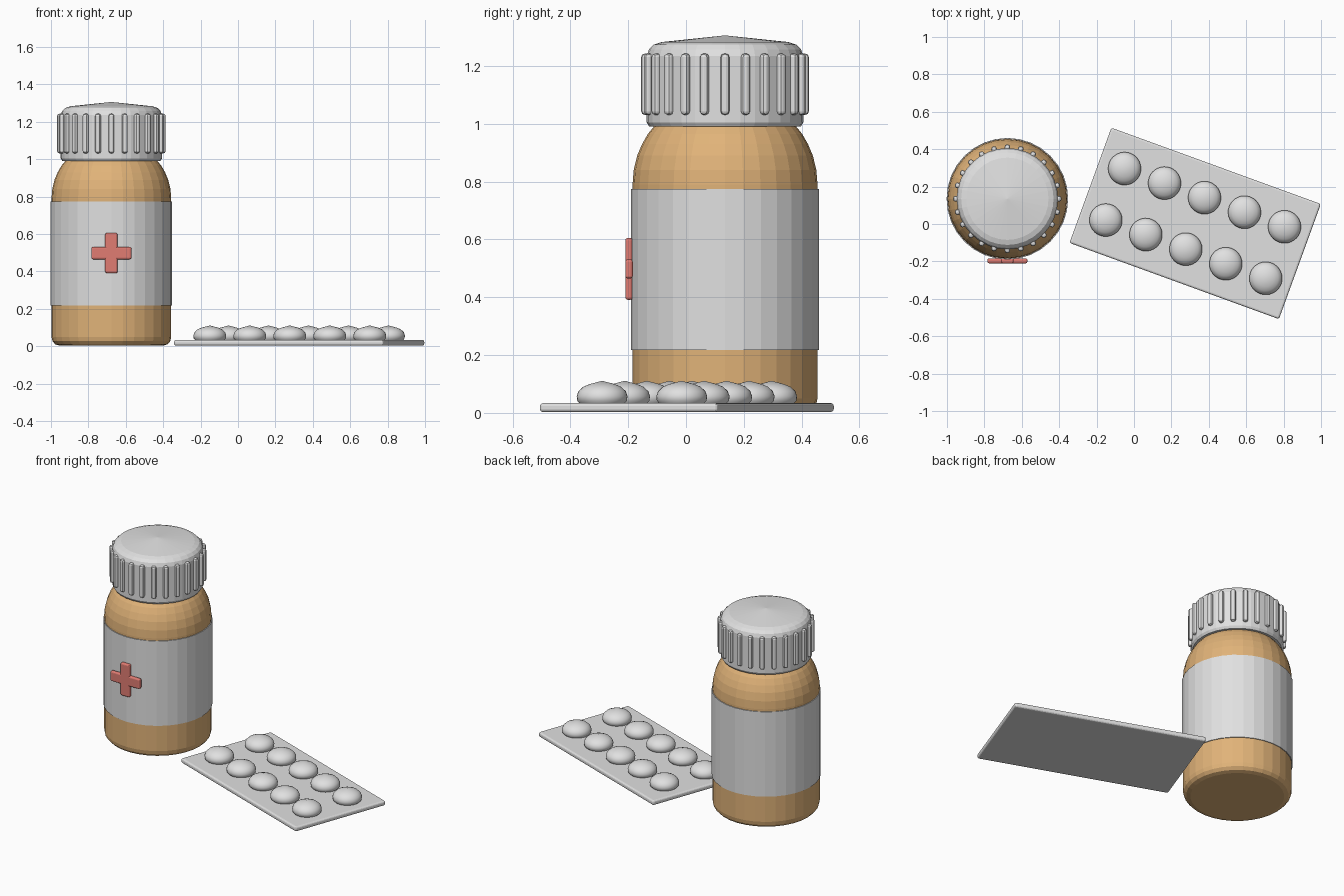
import bpy, bmesh, math
from mathutils import Matrix, Vector

if "Cube" in bpy.data.objects:
    bpy.data.objects.remove(bpy.data.objects["Cube"], do_unlink=True)


def material(name, rgb):
    m = bpy.data.materials.new(name)
    m.use_nodes = True
    m.diffuse_color = (*rgb, 1)
    m.node_tree.nodes["Principled BSDF"].inputs["Base Color"].default_value = (*rgb, 1)
    return m


WHITE = material("white plastic", (0.75, 0.75, 0.75))
AMBER = material("amber plastic", (0.75, 0.45, 0.19))
RED = material("soft red", (0.75, 0.2, 0.17))
BOTTLE = Vector((-0.677, 0.135, 0))
PACK = Matrix.Translation((0.327, 0.003, 0)) @ Matrix.Rotation(math.radians(-20), 4, 'Z')


def add_object(name, bm, mat, matrix):
    bmesh.ops.recalc_face_normals(bm, faces=bm.faces)
    mesh = bpy.data.meshes.new(name)
    bm.to_mesh(mesh)
    bm.free()
    mesh.materials.append(mat)
    obj = bpy.data.objects.new(name, mesh)
    obj.matrix_world = matrix
    bpy.context.collection.objects.link(obj)
    return obj


def lathe(name, profile, mat, matrix, segments=32, closed=False, smooth=False):
    """Spin (radius, height) points around the vertical axis."""
    bm = bmesh.new()
    verts = [bm.verts.new((r, 0, z)) for r, z in profile]
    pairs = list(zip(verts, verts[1:]))
    if closed:
        pairs.append((verts[-1], verts[0]))
    edges = [bm.edges.new(p) for p in pairs]
    bmesh.ops.spin(bm, geom=verts + edges, cent=(0, 0, 0), axis=(0, 0, 1),
                   angle=math.tau, steps=segments, use_duplicate=False)
    bmesh.ops.remove_doubles(bm, verts=bm.verts, dist=0.0005)
    obj = add_object(name, bm, mat, matrix)
    if smooth:
        obj.data.shade_smooth()
    return obj


def rounded_box(name, size, mat, matrix, bevel, segments=3):
    bm = bmesh.new()
    bmesh.ops.create_cube(bm, size=1)
    bmesh.ops.scale(bm, vec=size, verts=bm.verts)
    bmesh.ops.bevel(bm, geom=bm.edges[:], offset=bevel, segments=segments,
                    profile=0.5, affect='EDGES')
    return add_object(name, bm, mat, matrix)


# Bottle, label and cap
stand = Matrix.Translation(BOTTLE)
lathe("bottle_body", [(0, 0.003), (0.275, 0.003), (0.3, 0.01), (0.315, 0.027), (0.32, 0.05),
                      (0.32, 0.79), (0.316, 0.84), (0.304, 0.89), (0.287, 0.93),
                      (0.267, 0.965), (0.245, 0.992), (0, 0.992)], AMBER, stand)
lathe("label", [(0.315, 0.218), (0.325, 0.218), (0.325, 0.775), (0.315, 0.775)],
      WHITE, stand, closed=True)
lathe("cap", [(0, 0.99), (0.262, 0.99), (0.271, 1.005), (0.271, 1.235), (0.263, 1.258),
              (0.247, 1.274), (0.22, 1.283), (0, 1.306)], WHITE, stand)

# Grip ribs around the cap
RIBS = 24
for i in range(RIBS):
    turn = Matrix.Rotation(math.tau * i / RIBS, 4, 'Z')
    rounded_box(f"cap_rib_{i + 1}", (0.034, 0.03, 0.212), WHITE,
                stand @ turn @ Matrix.Translation((0.273, 0, 1.137)), 0.012, 2)

# Raised cross on the label
cross = Matrix.Translation(BOTTLE + Vector((0, -0.332, 0.498)))
rounded_box("cross_upright", (0.066, 0.026, 0.214), RED, cross, 0.009)
rounded_box("cross_bar", (0.214, 0.026, 0.066), RED, cross, 0.009)

# Blister pack: backing card and two rows of domes
rounded_box("pack_card", (1.192, 0.655, 0.031), WHITE,
            PACK @ Matrix.Translation((0, 0, 0.0185)), 0.011)
dome = [(0.075, 0.03), (0.086, 0.042), (0.088, 0.058), (0.082, 0.075),
        (0.066, 0.09), (0.045, 0.099), (0, 0.111)]
for row in (-1, 1):
    for col in range(5):
        spot = Matrix.Translation(((col - 2) * 0.2275, row * 0.1465, 0))
        side = "front" if row < 0 else "back"
        lathe(f"pill_dome_{side}_{col + 1}", dome, WHITE, PACK @ spot, smooth=True)
